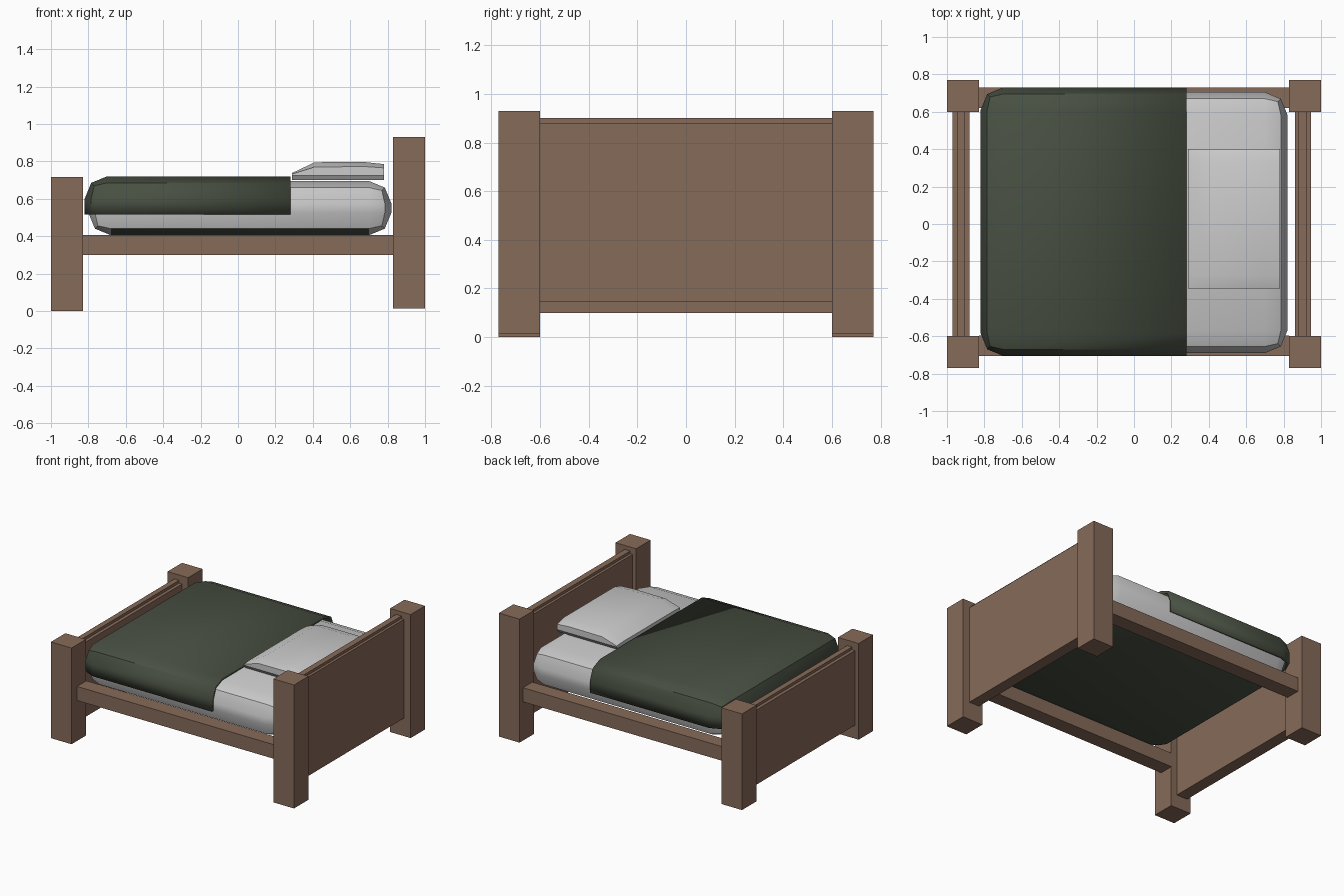
import bpy, bmesh
from mathutils import Vector

if "Cube" in bpy.data.objects:
    bpy.data.objects.remove(bpy.data.objects["Cube"])


def material(name, color):
    m = bpy.data.materials.new(name)
    m.diffuse_color = (*color, 1)
    m.use_nodes = True
    m.node_tree.nodes["Principled BSDF"].inputs["Base Color"].default_value = m.diffuse_color
    return m


WOOD = material("wood", (0.24, 0.145, 0.10))
GREEN = material("blanket_green", (0.065, 0.08, 0.055))
LINEN = material("linen", (0.8, 0.8, 0.8))


def finish(bm, name, mats, smooth=False):
    bmesh.ops.recalc_face_normals(bm, faces=bm.faces)
    me = bpy.data.meshes.new(name)
    bm.to_mesh(me)
    bm.free()
    ob = bpy.data.objects.new(name, me)
    bpy.context.collection.objects.link(ob)
    for m in mats:
        me.materials.append(m)
    if smooth:
        bpy.ops.object.select_all(action='DESELECT')
        ob.select_set(True)
        bpy.context.view_layer.objects.active = ob
        bpy.ops.object.shade_smooth_by_angle()
    return ob


def box_bm(x, y, z, bevel=0):
    bm = bmesh.new()
    bmesh.ops.create_cube(bm, size=1)
    for v in bm.verts:
        v.co = Vector([(a + b) / 2 + c * (b - a) for (a, b), c in zip((x, y, z), v.co)])
    if bevel:
        bmesh.ops.bevel(bm, geom=list(bm.edges), offset=bevel, segments=2,
                        profile=0.5, affect='EDGES')
    return bm


def wood_box(name, x, y, z):
    return finish(box_bm(x, y, z), name, [WOOD])


# Corner posts
for side, s in (("front", -1), ("back", 1)):
    y = sorted((s * 0.6, s * 0.77))
    wood_box(f"foot_post_{side}", (-1, -0.83), y, (0, 0.715))
    wood_box(f"head_post_{side}", (0.83, 1), y, (0.012, 0.93))

# End boards, each with a narrow raised cap
wood_box("footboard", (-0.97, -0.88), (-0.6, 0.6), (0.10, 0.655))
wood_box("footboard_cap", (-0.945, -0.905), (-0.6, 0.6), (0.655, 0.675))
wood_box("headboard", (0.86, 0.945), (-0.6, 0.6), (0.145, 0.88))
wood_box("headboard_cap", (0.88, 0.925), (-0.6, 0.6), (0.88, 0.90))

# Side rails
wood_box("side_rail_front", (-0.83, 0.83), (-0.705, -0.595), (0.30, 0.405))
wood_box("side_rail_back", (-0.83, 0.83), (0.62, 0.73), (0.30, 0.405))

# Mattress with rounded edges and a dark underside
bm = box_bm((-0.80, 0.82), (-0.69, 0.705), (0.405, 0.695), 0.12)
bm.normal_update()
for f in bm.faces:
    if f.normal.z < -0.9:
        f.material_index = 1
finish(bm, "mattress", [LINEN, GREEN], smooth=True)

# Blanket: rounded shell trimmed at the hem and at the pillow end
bm = box_bm((-0.82, 0.60), (-0.705, 0.73), (0.385, 0.72), 0.12)
for co, no in (((0.28, 0, 0), (1, 0, 0)), ((0, 0, 0.515), (0, 0, -1))):
    bmesh.ops.bisect_plane(bm, geom=bm.verts[:] + bm.edges[:] + bm.faces[:],
                           plane_co=co, plane_no=no, clear_outer=True)
blanket = finish(bm, "blanket", [GREEN], smooth=True)
top = max(blanket.data.polygons, key=lambda p: p.area)
if top.normal.z < 0:
    blanket.data.flip_normals()
mod = blanket.modifiers.new("thickness", 'SOLIDIFY')
mod.thickness = 0.018
mod.offset = -1

# Pillow: cross-sections along x, (x, shoulder height, top height)
bm = bmesh.new()
rings = []
for x, zs, zt in ((0.29, 0.733, 0.738), (0.41, 0.77, 0.795),
                  (0.68, 0.772, 0.796), (0.78, 0.765, 0.785)):
    half = [(0.355, 0.70), (0.3725, 0.725), (0.3725, zs), (0.30, zt)]
    pts = half + [(-y, z) for y, z in reversed(half)]
    rings.append([bm.verts.new((x, 0.0275 + y, z)) for y, z in pts])
for a, b in zip(rings, rings[1:]):
    for i in range(8):
        j = (i + 1) % 8
        bm.faces.new((a[i], a[j], b[j], b[i]))
bm.faces.new(rings[0])
bm.faces.new(rings[-1])
finish(bm, "pillow", [LINEN], smooth=True)
